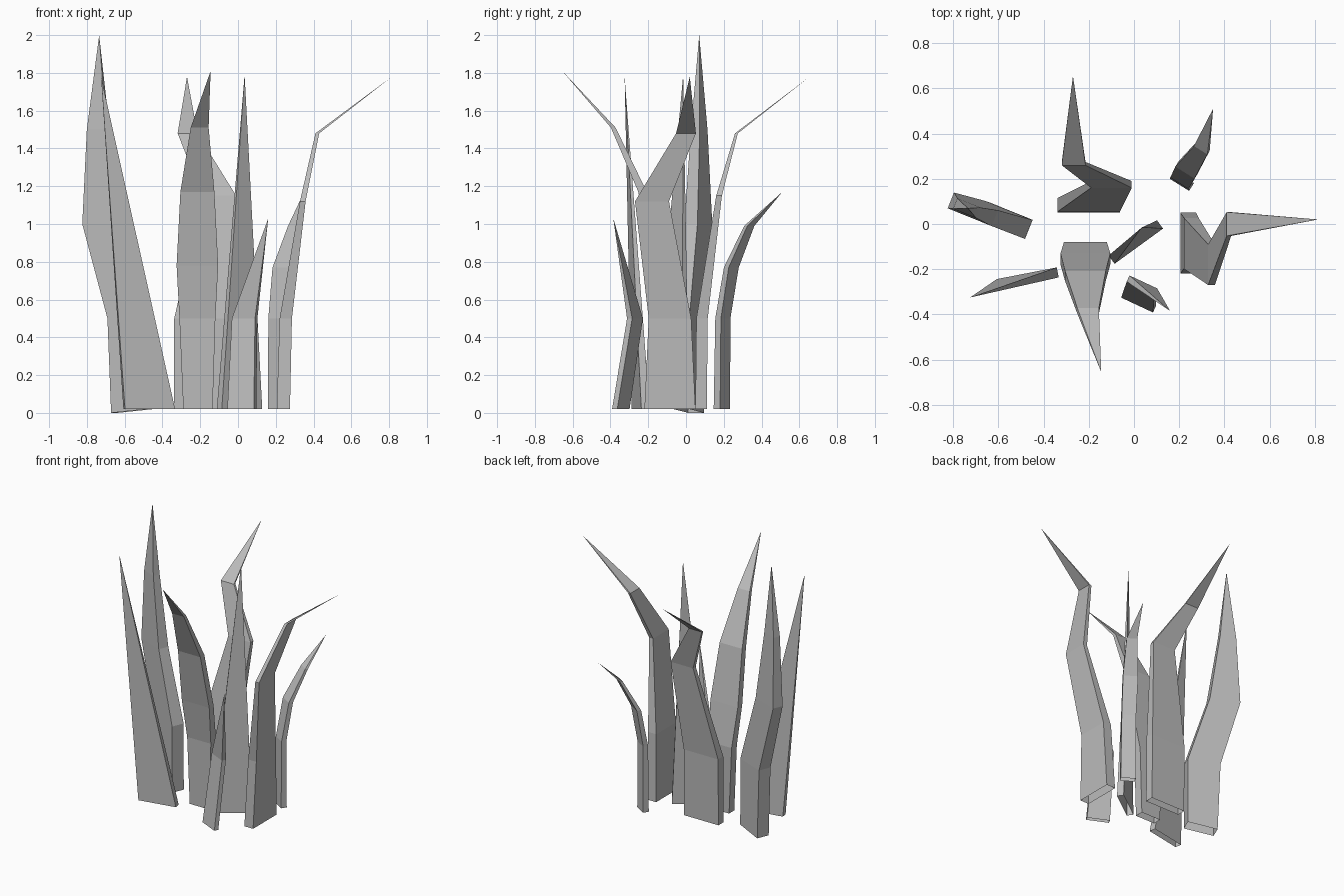
import bpy
import bmesh
from math import cos, sin, radians
from mathutils import Vector

default_cube = bpy.data.objects.get("Cube")
if default_cube:
    bpy.data.objects.remove(default_cube, do_unlink=True)

# One plain grey for every blade
GREY = (0.5, 0.5, 0.5, 1)
blade_grey = bpy.data.materials.new("blade_grey")
blade_grey.use_nodes = True
blade_grey.diffuse_color = GREY
blade_grey.node_tree.nodes["Principled BSDF"].inputs["Base Color"].default_value = GREY


def ring_corners(section, angle):
    """Four corners of a rectangular blade section, counter-clockwise."""
    height, x, y, width, thickness = section
    along = Vector((cos(angle), sin(angle), 0)) * width / 2
    across = Vector((-sin(angle), cos(angle), 0)) * thickness / 2
    centre = Vector((x, y, height))
    return [centre - along - across, centre + along - across,
            centre + along + across, centre - along + across]


def build_blade(name, turn, sections, tip, sink=0):
    """Loft rectangular sections to a pointed tip, leaving the root open."""
    angle = radians(turn)
    bm = bmesh.new()
    rings = [[bm.verts.new(corner) for corner in ring_corners(section, angle)]
             for section in sections]
    # Optional slanted root, lowest at the left end
    for vert in (rings[0][0], rings[0][3]):
        vert.co.z -= sink
    for lower, upper in zip(rings, rings[1:]):
        for i in range(4):
            j = (i + 1) % 4
            bm.faces.new((lower[i], lower[j], upper[j], upper[i]))
    point = bm.verts.new(tip)
    last = rings[-1]
    for i in range(4):
        bm.faces.new((last[i], last[(i + 1) % 4], point))
    mesh = bpy.data.meshes.new(name)
    bm.to_mesh(mesh)
    bm.free()
    mesh.materials.append(blade_grey)
    blade = bpy.data.objects.new(name, mesh)
    bpy.context.collection.objects.link(blade)
    return blade


# Sections are (height, x, y, width, thickness)
ROOT = 0.02

# Tallest blade, bulging outwards
build_blade("tall_right_blade", -22,
            [(ROOT, -.56, .015, .205, .09), (.5, -.57, .018, .225, .09),
             (1, -.713, .065, .21, .075), (1.5, -.74, .07, .11, .05)],
            tip=(-.735, .07, 2), sink=ROOT)

# Zigzag blade at the back
build_blade("back_zigzag_blade", 0,
            [(ROOT, -.2, .08, .275, .06), (.5, -.2, .085, .275, .06),
             (1.15, -.1, .175, .18, .03), (1.48, -.267, .267, .105, .015)],
            tip=(-.27, .655, 1.78))

# Short blade at the front
build_blade("front_short_blade", -25,
            [(ROOT, .02, -.345, .155, .03), (.5, .035, -.27, .135, .03)],
            tip=(.16, -.385, 1.03))

# Broad blade curving forwards
build_blade("front_curved_blade", 0,
            [(ROOT, -.212, -.11, .155, .06), (.5, -.215, -.11, .19, .06),
             (.78, -.215, -.155, .22, .05), (1.17, -.215, -.23, .18, .045),
             (1.51, -.203, -.385, .095, .025)],
            tip=(-.145, -.655, 1.81))

# Two straight spikes
build_blade("leaning_spike", 11, [(ROOT, -.47, -.24, .27, .045)],
            tip=(-.725, -.325, 1.78))
build_blade("centre_spike", 36, [(ROOT, .008, -.08, .265, .045)],
            tip=(.035, -.015, 1.79))

# Small blade curling to the back
build_blade("back_small_blade", -32,
            [(ROOT, .212, .19, .1, .04), (.5, .21, .195, .095, .035),
             (.77, .233, .24, .1, .03), (.99, .3, .335, .07, .02)],
            tip=(.35, .51, 1.17))

# Zigzag blade reaching out to the left
build_blade("left_zigzag_blade", 90,
            [(ROOT, .24, -.085, .27, .07), (.5, .253, -.085, .225, .065),
             (1.12, .343, -.18, .18, .03), (1.48, .42, 0, .105, .02)],
            tip=(.815, .02, 1.78))
